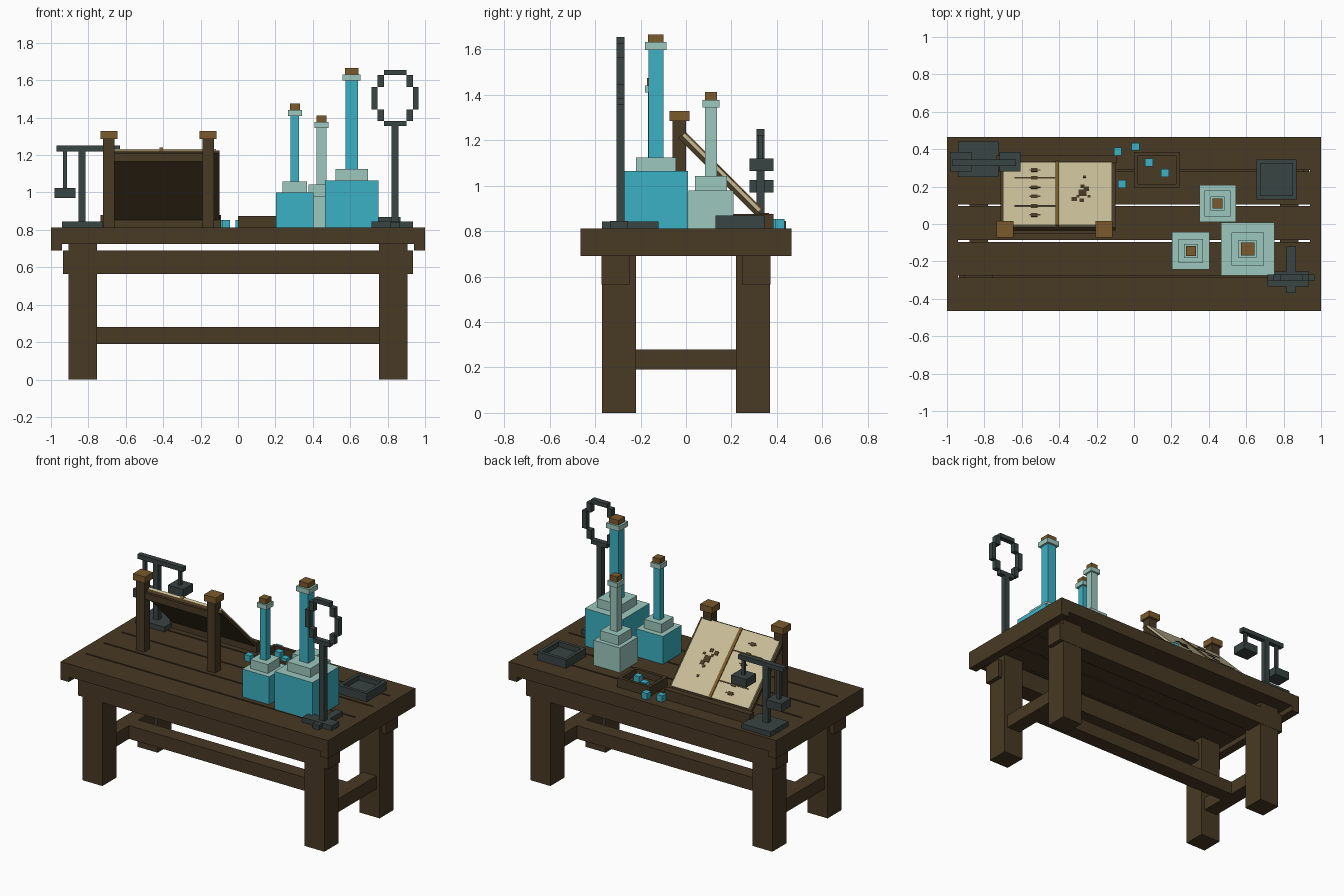
import bpy, bmesh
from mathutils import Matrix, Vector

if "Cube" in bpy.data.objects:
    bpy.data.objects.remove(bpy.data.objects["Cube"], do_unlink=True)


def material(name, r, g, b):
    m = bpy.data.materials.new(name)
    m.use_nodes = True
    m.diffuse_color = (r, g, b, 1)
    m.node_tree.nodes["Principled BSDF"].inputs["Base Color"].default_value = (r, g, b, 1)
    return m


WOOD = material("dark wood", .065, .041, .017)
CORK = material("light wood", .195, .102, .025)
SLATE = material("slate metal", .040, .058, .054)
TEAL = material("teal liquid", .044, .440, .546)
PALE = material("pale glass", .333, .578, .509)
PAPER = material("parchment", .578, .509, .314)


def build(name, boxes, mat, matrix=None, top_mat=None):
    """One object made of boxes given as (x0, x1, y0, y1, z0, z1)."""
    bm = bmesh.new()
    for x0, x1, y0, y1, z0, z1 in boxes:
        size = Matrix.Diagonal((x1 - x0, y1 - y0, z1 - z0, 1))
        mid = Matrix.Translation(((x0 + x1) / 2, (y0 + y1) / 2, (z0 + z1) / 2))
        bmesh.ops.create_cube(bm, size=1, matrix=mid @ size)
    me = bpy.data.meshes.new(name)
    me.materials.append(mat)
    if top_mat:
        me.materials.append(top_mat)
        bm.normal_update()
        for f in bm.faces:
            f.material_index = int(f.normal.z > 0.9)
    bm.to_mesh(me)
    bm.free()
    ob = bpy.data.objects.new(name, me)
    bpy.context.collection.objects.link(ob)
    if matrix:
        ob.matrix_world = matrix
    return ob


def block(cx, cy, half, z0, z1):
    return (cx - half, cx + half, cy - half, cy + half, z0, z1)


def tray(name, x0, x1, y0, y1, z0, z1, wall, floor, mat):
    """Open box: a floor with four rims."""
    build(name, [(x0, x1, y0, y1, z0, floor),
                 (x0, x0 + wall, y0, y1, floor, z1),
                 (x1 - wall, x1, y0, y1, floor, z1),
                 (x0 + wall, x1 - wall, y0, y0 + wall, floor, z1),
                 (x0 + wall, x1 - wall, y1 - wall, y1, floor, z1)], mat)


TOP = .812

# Table: planks, end cleats, legs, aprons, stretchers
edges = [-.47, -.28, -.09, .1, .285, .47]
build("table_planks", [(-.94, .94, a + .005, b - .005, .725, TOP)
                       for a, b in zip(edges, edges[1:])], WOOD)
for side, sx in (("right", -1), ("left", 1)):
    x = sorted((sx * .94, sx))
    build(side + "_end_cleat", [(*x, -.465, .465, .69, TOP)], WOOD)
    x = sorted((sx * .755, sx * .905))
    for end, sy in (("front", -1), ("back", 1)):
        y = sorted((sy * .22, sy * .37))
        build(end + "_" + side + "_leg", [(*x, *y, 0, .725)], WOOD)
    x = sorted((sx * .78, sx * .88))
    build(side + "_stretcher", [(*x, -.22, .22, .19, .28)], WOOD)
build("long_stretcher", [(-.78, .78, -.05, .05, .19, .28)], WOOD)
for end, sy in (("front", -1), ("back", 1)):
    y = sorted((sy * .248, sy * .372))
    build(end + "_apron", [(-.935, .935, *y, .565, .69)], WOOD)

# Book stand: posts with caps, crossbar, ledge
for side, cx in (("right", -.69), ("left", -.16)):
    build(side + "_stand_post", [(cx - .031, cx + .031, -.06, 0, TOP, 1.285)], WOOD)
    build(side + "_post_cap", [(cx - .045, cx + .045, -.072, .015, 1.285, 1.328)], CORK)
build("stand_crossbar", [(-.66, -.19, -.05, -.01, 1.165, 1.21)], WOOD)
build("stand_ledge", [(-.735, -.09, .325, .365, TOP, .88)], WOOD)

# Sloping board and open book, in slope coordinates (x, down the slope, outward)
slope = Matrix.Translation(Vector((0, -.02, 1.225))) @ Matrix.Rotation(-.785, 4, "X")
build("sloped_board", [(-.715, -.10, 0, .505, -.02, 0)], WOOD, slope)
build("book_pages", [(-.70, -.418, .005, .48, 0, .015),
                     (-.402, -.118, .005, .48, 0, .015)], PAPER, slope)
build("book_spine", [(-.42, -.40, 0, .485, 0, .021)], CORK, slope)

# Ink marks as thin plates: text rows on one page, blots on the other
ink = []
for i, s in enumerate((.08, .15, .22, .29, .36, .42)):
    ink.append((-.55, -.515, s - .012, s + .012, .015, .018))
    w = .11 if i in (1, 4) else .03
    ink.append((-.53 - w, -.53 + w, s - .004, s + .004, .015, .018))
build("text_rows", ink, WOOD, slope)
blots = ((-.32, .20, .014), (-.28, .19, .012), (-.275, .25, .022), (-.255, .28, .014),
         (-.24, .22, .008), (-.275, .30, .01), (-.265, .37, .008), (-.30, .22, .008))
build("ink_blots", [(x - r, x + r, s - r, s + r, .015, .018) for x, s, r in blots],
      WOOD, slope)

# Balance scale
build("scale_base", [(-.94, -.725, .25, .44, TOP, .845)], SLATE)
build("scale_post", [(-.853, -.815, .31, .345, .845, 1.22)], SLATE)
build("scale_beam", [(-.97, -.63, .31, .345, 1.22, 1.25)], SLATE)
for side, cx, z in (("low", -.925, .97), ("high", -.663, 1.065)):
    build(side + "_pan_hanger", [(cx - .01, cx + .01, .318, .338, z + .05, 1.22)], SLATE)
    build(side + "_pan", [(cx - .057, cx + .057, .28, .385, z, z + .055)], SLATE)

# Magnifier: crossed foot, stem, stepped ring
MX, MY = .84, -.288
build("magnifier_foot", [(.715, .935, -.335, -.255, TOP, .845),
                         (.815, .865, -.37, -.12, TOP, .843)], SLATE)
build("magnifier_stem", [(MX - .019, MX + .019, MY - .018, MY + .018, .84, 1.36)], SLATE)
ring = []
for s in (-1, 1):
    z = sorted((1.505 + s * .122, 1.505 + s * .15))
    ring.append((MX - .06, MX + .06, MY - .018, MY + .018, *z))
    x = sorted((MX + s * .095, MX + s * .125))
    ring.append((*x, MY - .018, MY + .018, 1.445, 1.565))
    x = sorted((MX + s * .06, MX + s * .095))
    for t in (-1, 1):
        z = sorted((1.505 + t * .06, 1.505 + t * .122))
        ring.append((*x, MY - .018, MY + .018, *z))
build("magnifier_ring", ring, SLATE)


# Square flasks: halves and heights for body, shoulder, neck, lip, cork
def flask(name, cx, cy, halves, heights, fill):
    parts = zip(("body", "shoulder", "neck", "lip", "cork"),
                (fill, PALE, fill, PALE, CORK), halves, heights)
    z = TOP
    for part, mat, half, z1 in parts:
        build(name + "_flask_" + part, [block(cx, cy, half, z, z1)], mat,
              top_mat=PALE if part == "body" else None)
        z = z1


flask("large", .608, -.133, (.142, .088, .033, .048, .035),
      (1.065, 1.125, 1.598, 1.632, 1.665), TEAL)
flask("medium", .304, -.144, (.1, .065, .023, .037, .027),
      (1.0, 1.06, 1.41, 1.442, 1.475), TEAL)
flask("small", .447, .11, (.098, .07, .026, .038, .026),
      (.98, 1.042, 1.345, 1.377, 1.412), PALE)

# Trays and loose crystals
tray("metal_tray", .655, .87, .13, .345, TOP, .868, .022, .835, SLATE)
tray("wooden_tray", 0, .245, .195, .385, TOP, .875, .02, .83, WOOD)
crystals = ((-.087, .387, TOP), (.008, .413, TOP), (.08, .328, .83),
            (.165, .273, .83), (-.065, .213, TOP))
for i, (x, y, z) in enumerate(crystals):
    build(f"crystal_{i + 1}", [block(x, y, .021, z, z + .042)], TEAL)
